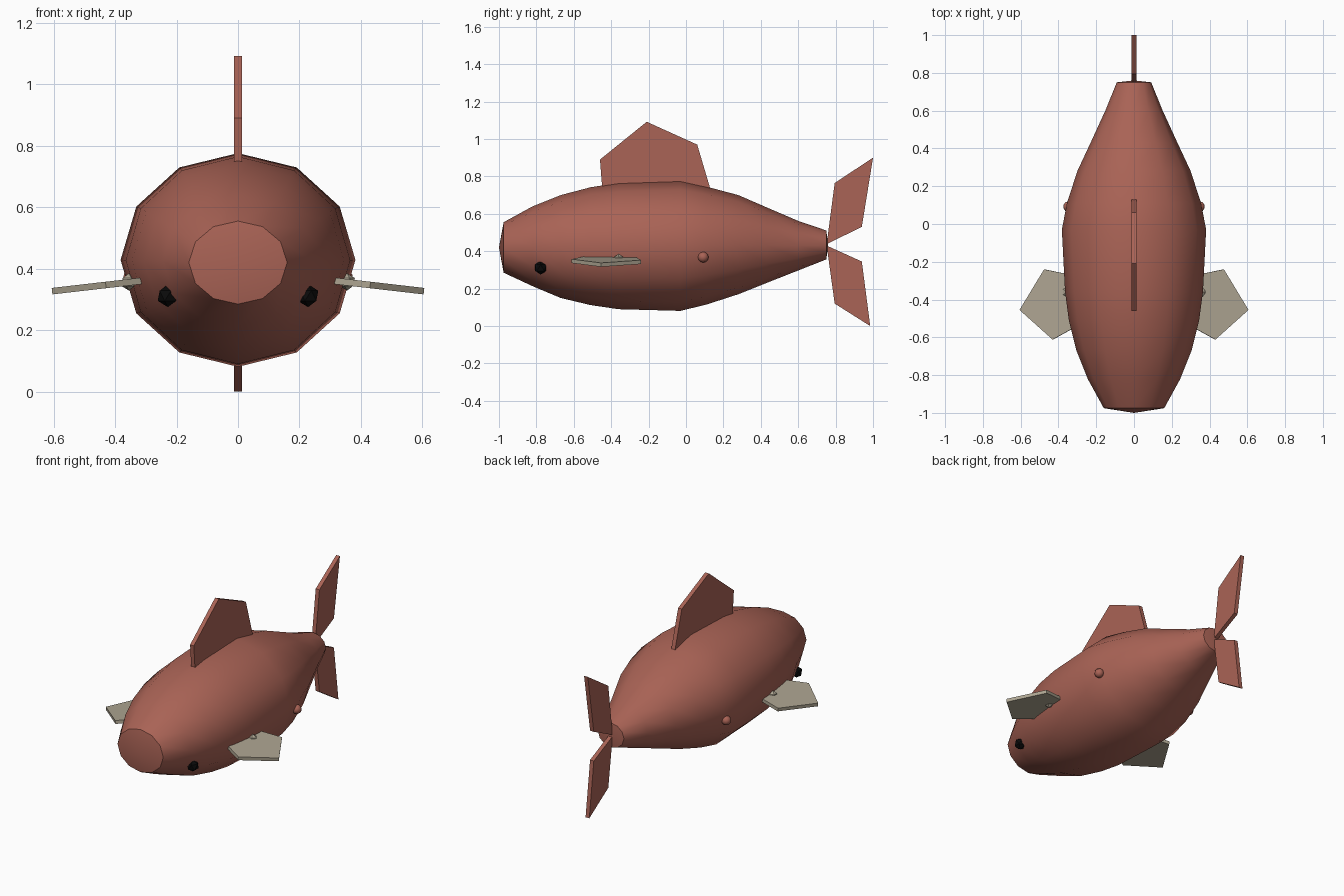
import bpy, bmesh, math
from mathutils import Vector

if "Cube" in bpy.data.objects:
    bpy.data.objects.remove(bpy.data.objects["Cube"])


def material(name, rgb):
    m = bpy.data.materials.new(name)
    m.diffuse_color = (*rgb, 1)
    m.use_nodes = True
    m.node_tree.nodes["Principled BSDF"].inputs["Base Color"].default_value = m.diffuse_color
    return m


RED = material("brick red", (0.40, 0.125, 0.092))
PALE = material("pale grey beige", (0.42, 0.375, 0.285))
BLACK = material("black", (0.003, 0.003, 0.003))


def finish(name, bm, mat, smooth=None):
    bmesh.ops.recalc_face_normals(bm, faces=bm.faces)
    me = bpy.data.meshes.new(name)
    bm.to_mesh(me)
    bm.free()
    ob = bpy.data.objects.new(name, me)
    bpy.context.collection.objects.link(ob)
    me.materials.append(mat)
    if smooth:
        bpy.ops.object.select_all(action='DESELECT')
        ob.select_set(True)
        bpy.context.view_layer.objects.active = ob
        bpy.ops.object.shade_smooth_by_angle(angle=math.radians(smooth))
    return ob


def plate(name, points, offset, mat):
    """Flat fin: outline points extruded symmetrically along offset."""
    bm = bmesh.new()
    off = Vector(offset) / 2
    a = [bm.verts.new(Vector(p) - off) for p in points]
    b = [bm.verts.new(Vector(p) + off) for p in points]
    bm.faces.new(a)
    bm.faces.new(b)
    n = len(points)
    for i in range(n):
        bm.faces.new((a[i], a[(i + 1) % n], b[(i + 1) % n], b[i]))
    return finish(name, bm, mat)


def ball(name, centre, r, mat, subdivisions=1, smooth=None):
    bm = bmesh.new()
    bmesh.ops.create_icosphere(bm, subdivisions=subdivisions, radius=r)
    bmesh.ops.translate(bm, verts=bm.verts, vec=centre)
    return finish(name, bm, mat, smooth)


# Body: twelve-sided rings (y, half width, top z, bottom z)
SIDES = 12
RINGS = [
    (-0.975, 0.160, 0.555, 0.285), (-0.82, 0.245, 0.640, 0.213),
    (-0.67, 0.305, 0.700, 0.150), (-0.51, 0.345, 0.742, 0.112),
    (-0.36, 0.365, 0.765, 0.090), (-0.03, 0.382, 0.776, 0.081),
    (0.11, 0.355, 0.745, 0.115), (0.28, 0.300, 0.700, 0.170),
    (0.43, 0.230, 0.635, 0.230), (0.60, 0.152, 0.562, 0.297),
    (0.75, 0.091, 0.511, 0.356),
]
bm = bmesh.new()
rings = []
for y, w, top, bottom in RINGS:
    mid, h = (top + bottom) / 2, (top - bottom) / 2
    rings.append([bm.verts.new((w * math.sin(i * math.tau / SIDES), y,
                                mid + h * math.cos(i * math.tau / SIDES)))
                  for i in range(SIDES)])
for r0, r1 in zip(rings, rings[1:]):
    for i in range(SIDES):
        j = (i + 1) % SIDES
        bm.faces.new((r0[i], r0[j], r1[j], r1[i]))
# Slightly bulged nose and tail caps
for ring, y, z in ((rings[0], -1.0, 0.42), (rings[-1], 0.76, 0.433)):
    tip = bm.verts.new((0, y, z))
    for i in range(SIDES):
        bm.faces.new((ring[i], ring[(i + 1) % SIDES], tip))
finish("body", bm, RED, smooth=42)

# Upright fins, outlined in (y, z)
UPRIGHT = {
    "dorsal_fin": [(-0.46, 0.89), (-0.21, 1.092), (0.06, 0.97),
                   (0.14, 0.70), (-0.445, 0.70)],
    "upper_tail_fin": [(0.752, 0.438), (0.795, 0.765), (1.0, 0.90), (0.94, 0.53)],
    "lower_tail_fin": [(0.752, 0.43), (0.94, 0.345), (0.985, 0.0), (0.795, 0.12)],
}
for name, outline in UPRIGHT.items():
    plate(name, [(0, y, z) for y, z in outline], (0.026, 0, 0), RED)

# Side fins, eyes and small flank bumps on both sides
SIDE_FIN = [(0.30, -0.54), (0.43, -0.612), (0.605, -0.455), (0.475, -0.24), (0.33, -0.27)]
for s, side in ((1, "right"), (-1, "left")):
    plate(side + "_side_fin",
          [(s * x, y, 0.327 + (0.605 - x) * 0.115) for x, y in SIDE_FIN],
          (s * 0.0025, 0, 0.021), PALE)
    ball(side + "_fin_joint", (s * 0.355, -0.36, 0.357), 0.028, PALE)
    ball(side + "_eye", (s * 0.228, -0.777, 0.312), 0.037, BLACK)
    ball(side + "_flank_bump", (s * 0.346, 0.092, 0.368), 0.029, RED, 2, 40)
